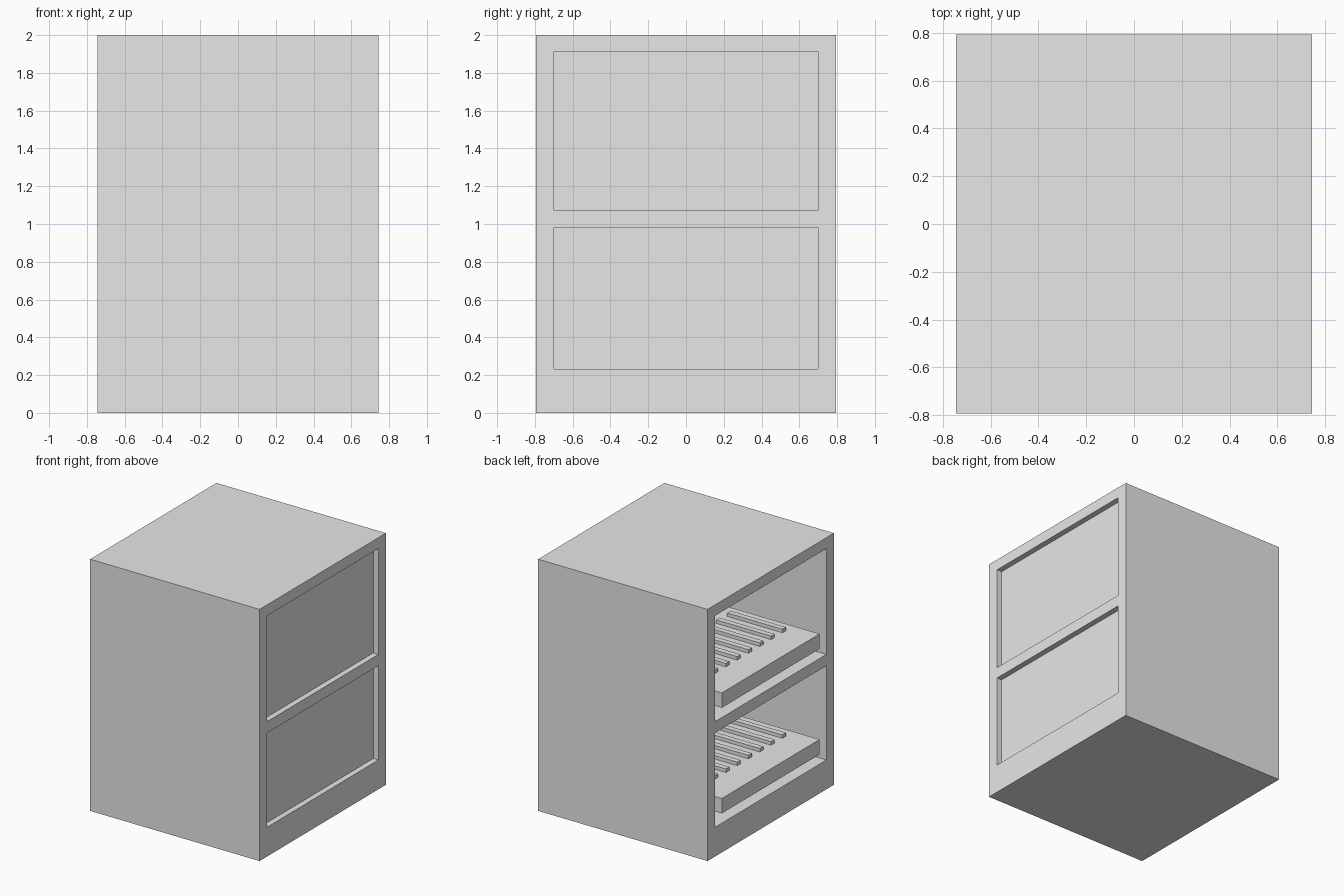
import bpy
import bmesh
from mathutils import Matrix, Vector

cube = bpy.data.objects.get("Cube")
if cube:
    bpy.data.objects.remove(cube, do_unlink=True)

# Single plain grey
grey = bpy.data.materials.new("plain_grey")
grey.use_nodes = True
grey.diffuse_color = (0.8, 0.8, 0.8, 1)
grey.node_tree.nodes["Principled BSDF"].inputs["Base Color"].default_value = grey.diffuse_color


def add_box(bm, low, high):
    low, high = Vector(low), Vector(high)
    place = Matrix.Translation((low + high) / 2) @ Matrix.Diagonal((*(high - low), 1))
    bmesh.ops.create_cube(bm, size=1, matrix=place)


def make_object(name, boxes):
    bm = bmesh.new()
    for low, high in boxes:
        add_box(bm, low, high)
    mesh = bpy.data.meshes.new(name)
    bm.to_mesh(mesh)
    bm.free()
    mesh.materials.append(grey)
    obj = bpy.data.objects.new(name, mesh)
    bpy.context.collection.objects.link(obj)
    return obj


HALF_X, HALF_Y, HEIGHT = 0.745, 0.793, 2.0
OPEN_Y = 0.70
RECESS = 0.045
BACK_X = 0.66
bays = {"lower": (0.233, 0.982), "upper": (1.072, 1.913)}

# Cabinet shell, with deep bays on one side and shallow recesses on the other
cabinet = make_object("cabinet", [((-HALF_X, -HALF_Y, 0), (HALF_X, HALF_Y, HEIGHT))])
cuts = []
for bottom, top in bays.values():
    cuts.append(((-HALF_X - 0.1, -OPEN_Y, bottom), (BACK_X, OPEN_Y, top)))
    cuts.append(((HALF_X - RECESS, -OPEN_Y, bottom), (HALF_X + 0.1, OPEN_Y, top)))
cutter = make_object("bay_cutter", cuts)
cutter.hide_render = True
mod = cabinet.modifiers.new("bays", "BOOLEAN")
mod.operation = "DIFFERENCE"
mod.solver = "EXACT"
mod.object = cutter
bpy.context.view_layer.objects.active = cabinet
bpy.ops.object.modifier_apply(modifier=mod.name)
bpy.data.objects.remove(cutter, do_unlink=True)

# Trays, each carrying a row of slim bars
TRAY_Y, TRAY_BACK, TRAY_THICK = 0.614, 0.2, 0.119
BAR_FRONT, BAR_BACK = -0.515, -0.03
BAR_COUNT, BAR_STEP, BAR_WIDTH, BAR_HEIGHT = 8, 0.142, 0.044, 0.028
for name, (bottom, top) in bays.items():
    base = bottom + 0.077
    deck = base + TRAY_THICK
    make_object(name + "_tray", [((-HALF_X, -TRAY_Y, base), (TRAY_BACK, TRAY_Y, deck))])
    bars = []
    for i in range(BAR_COUNT):
        y = (i - (BAR_COUNT - 1) / 2) * BAR_STEP
        bars.append(((BAR_FRONT, y - BAR_WIDTH / 2, deck),
                     (BAR_BACK, y + BAR_WIDTH / 2, deck + BAR_HEIGHT)))
    make_object(name + "_tray_bars", bars)
